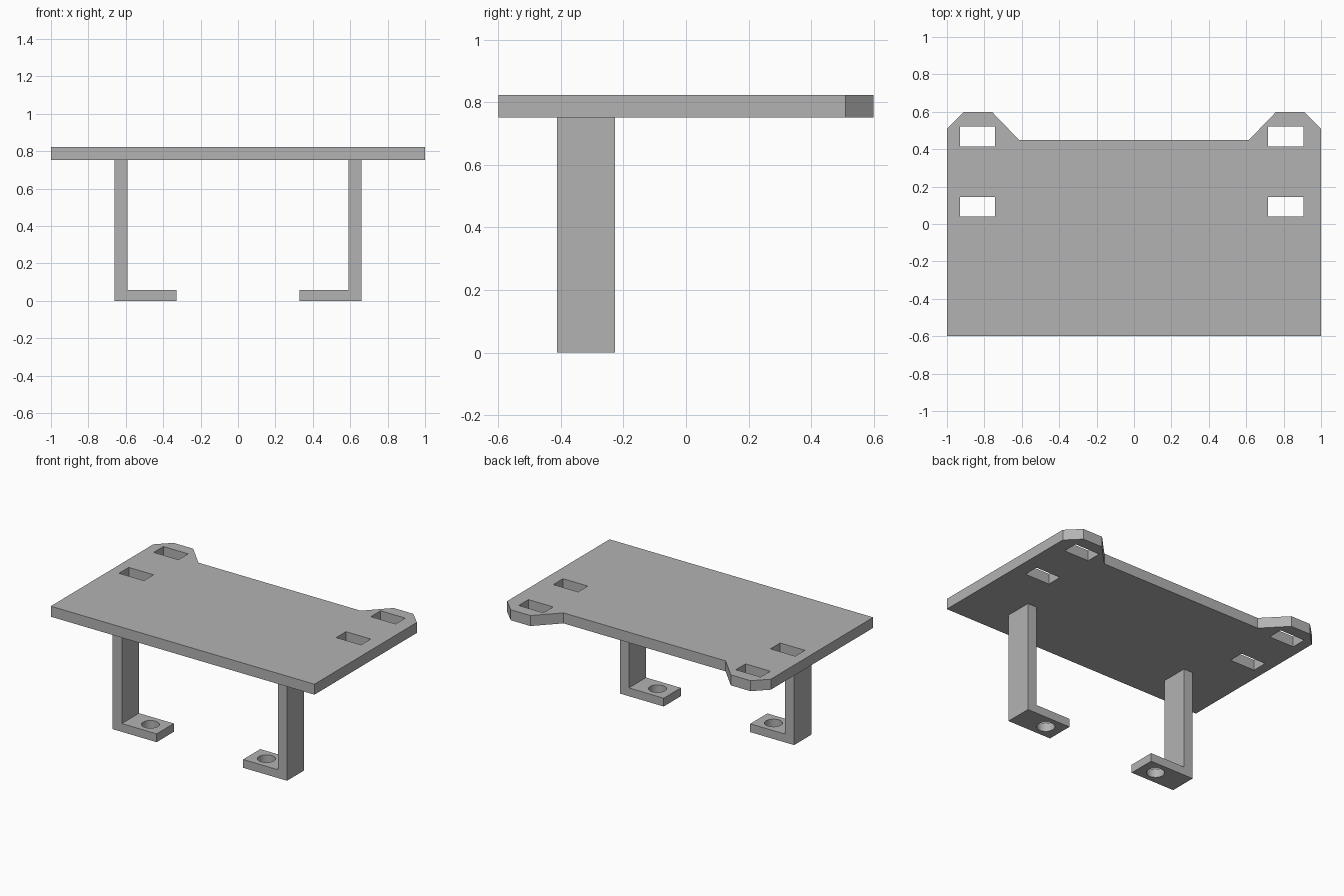
import bpy, bmesh
from math import cos, sin, pi, radians

if "Cube" in bpy.data.objects:
    bpy.data.objects.remove(bpy.data.objects["Cube"])

grey = bpy.data.materials.new("light_grey")
grey.use_nodes = True
colour = (0.45, 0.45, 0.45, 1)
grey.diffuse_color = colour
grey.node_tree.nodes["Principled BSDF"].inputs["Base Color"].default_value = colour


def rect(x0, x1, y0, y1):
    return [(x0, y0), (x1, y0), (x1, y1), (x0, y1)]


def circle(cx, cy, r, n=32):
    return [(cx + r * cos(2 * pi * i / n), cy + r * sin(2 * pi * i / n)) for i in range(n)]


def slab(name, outline, holes, z0, z1):
    """Extruded flat outline with holes through it, as a mesh."""
    curve = bpy.data.curves.new(name, "CURVE")
    curve.dimensions = "2D"
    curve.fill_mode = "BOTH"
    curve.extrude = (z1 - z0) / 2
    for loop in [outline] + holes:
        spline = curve.splines.new("POLY")
        spline.points.add(len(loop) - 1)
        for point, (x, y) in zip(spline.points, loop):
            point.co = (x, y, 0, 1)
        spline.use_cyclic_u = True
    obj = bpy.data.objects.new(name, curve)
    obj.location.z = (z0 + z1) / 2
    bpy.context.collection.objects.link(obj)
    bpy.ops.object.select_all(action="DESELECT")
    obj.select_set(True)
    bpy.context.view_layer.objects.active = obj
    bpy.ops.object.convert(target="MESH")
    obj = bpy.context.object
    # weld caps to walls
    bm = bmesh.new()
    bm.from_mesh(obj.data)
    bmesh.ops.remove_doubles(bm, verts=bm.verts, dist=0.0001)
    bmesh.ops.recalc_face_normals(bm, faces=bm.faces)
    bm.to_mesh(obj.data)
    bm.free()
    obj.data.materials.clear()
    obj.data.materials.append(grey)
    bpy.ops.object.shade_smooth_by_angle(angle=radians(30))
    return obj


# Top plate with two chamfered ears at the back and four slots
ear = [(1, 0.51), (0.91, 0.6), (0.76, 0.6), (0.615, 0.45)]
outline = [(-1, -0.6), (1, -0.6)] + ear + [(-x, y) for x, y in reversed(ear)]
slots = [rect(x, x + 0.188, y, y + 0.105)
         for x in (-0.93, 0.717) for y in (0.04, 0.415)]
slab("top_plate", outline, slots, 0.752, 0.824)

# L-shaped legs: upright post and inward foot with a screw hole
Y0, Y1 = -0.413, -0.227
for side, s in (("left", 1), ("right", -1)):
    inner, outer, tip = s * 0.592, s * 0.661, s * 0.328
    slab(side + "_post", rect(*sorted((inner, outer)), Y0, Y1), [], 0, 0.752)
    slab(side + "_foot", rect(*sorted((tip, inner)), Y0, Y1),
         [circle(s * 0.44, (Y0 + Y1) / 2, 0.056)], 0, 0.057)
